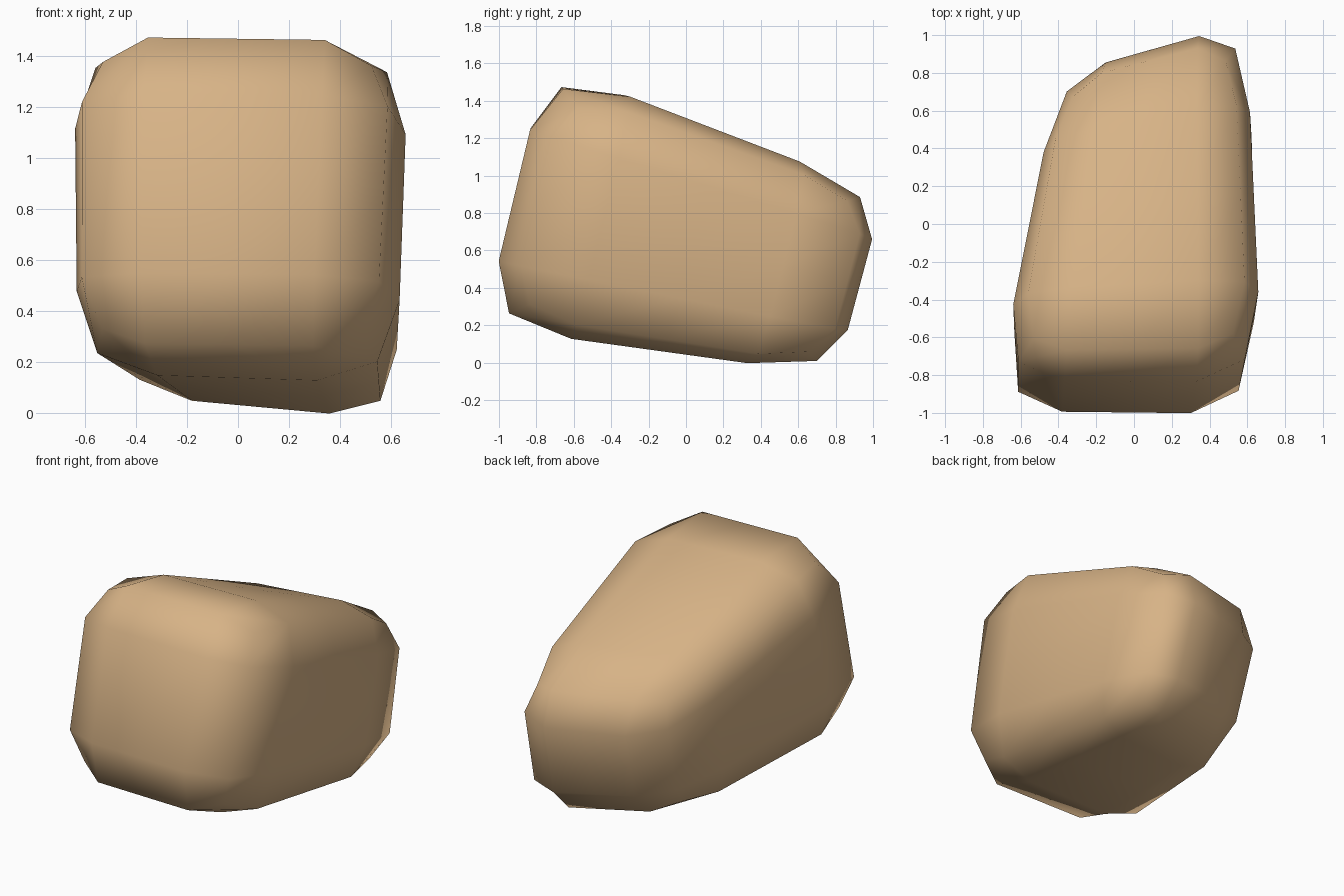
import bpy, bmesh

if "Cube" in bpy.data.objects:
    bpy.data.objects.remove(bpy.data.objects["Cube"])

# Skewed block: eight cage corners (left/right, front/back, down/up)
corners = [(-.72, -1.07, .20), (.62, -1.09, .19), (.63, .87, -.10), (-.36, .59, .03),
           (-.72, -.75, 1.61), (.70, -.75, 1.59), (.58, 1.13, .90), (-.41, .85, .91)]
faces = [(0, 3, 2, 1), (4, 5, 6, 7), (0, 1, 5, 4), (1, 2, 6, 5), (2, 3, 7, 6), (3, 0, 4, 7)]

bm = bmesh.new()
verts = [bm.verts.new(c) for c in corners]
for f in faces:
    bm.faces.new([verts[i] for i in f])

# Split each side in four so the rounding leaves broad flat middles
bmesh.ops.subdivide_edges(bm, edges=bm.edges[:], cuts=1, use_grid_fill=True)
for f in bm.faces:
    f.smooth = True
mesh = bpy.data.meshes.new("boulder")
bm.to_mesh(mesh)
bm.free()

boulder = bpy.data.objects.new("boulder", mesh)
bpy.context.collection.objects.link(boulder)

# One rounding step for the soft edges and corners
sub = boulder.modifiers.new("rounding", 'SUBSURF')
sub.levels = sub.render_levels = 1
sub.use_limit_surface = False

# Tan stone
mat = bpy.data.materials.new("tan_stone")
mat.diffuse_color = (.68, .45, .24, 1)
mat.use_nodes = True
mat.node_tree.nodes["Principled BSDF"].inputs["Base Color"].default_value = mat.diffuse_color
mesh.materials.append(mat)
